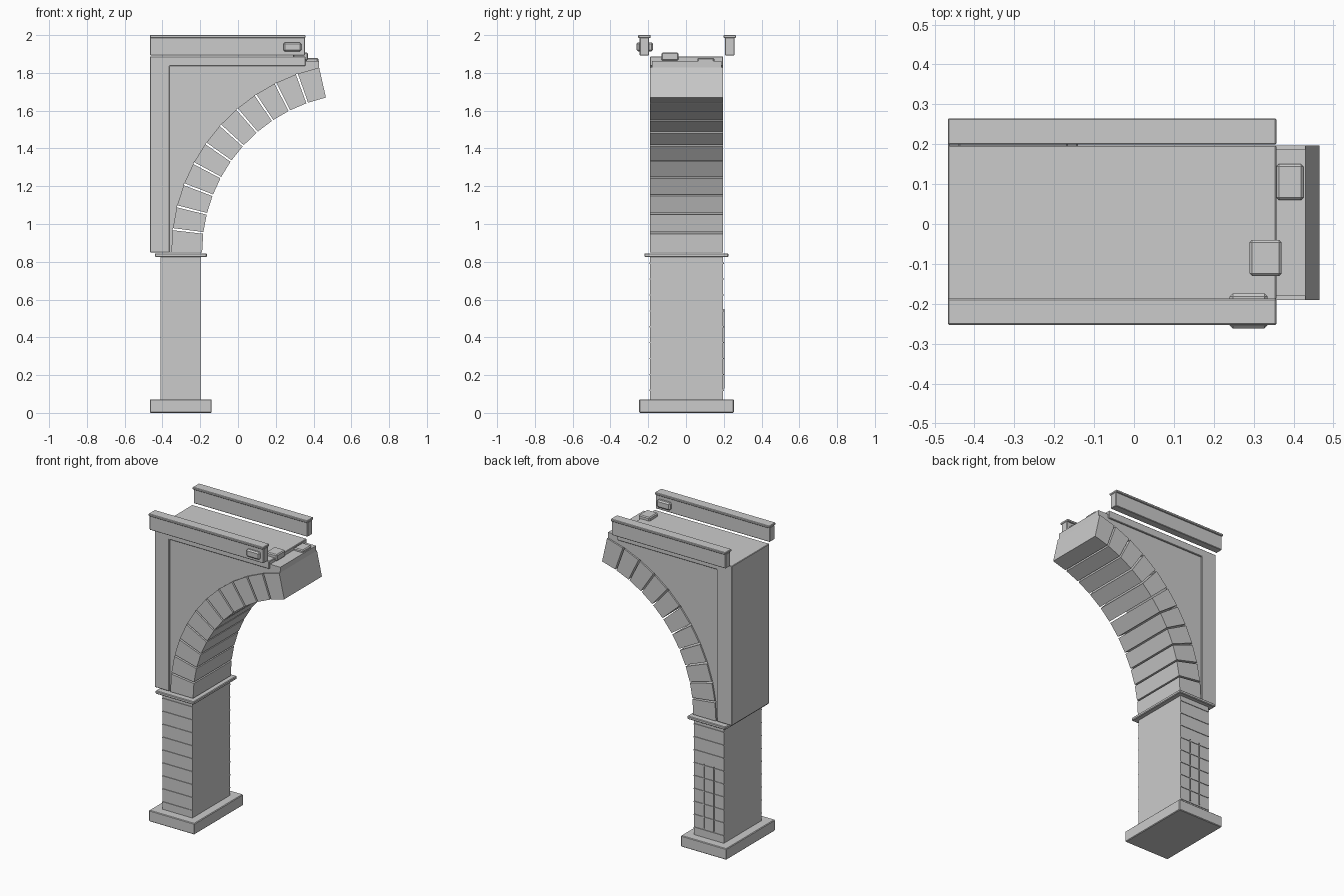
import bpy, bmesh
from math import sin, cos, radians

if "Cube" in bpy.data.objects:
    bpy.data.objects.remove(bpy.data.objects["Cube"])

Y0, Y1 = -0.19, 0.197          # faces of the masonry
CX, CZ, R_IN, R_OUT = 0.65, 0.85, 0.84, 1.003   # arch circle
SPAN, N = 77.3, 11


def prism(name, pts, y0, y1, bevel=0):
    """Extrude an x-z outline from y0 to y1."""
    bm = bmesh.new()
    face = bm.faces.new([bm.verts.new((x, y0, z)) for x, z in pts])
    ext = bmesh.ops.extrude_face_region(bm, geom=[face])
    verts = [v for v in ext["geom"] if isinstance(v, bmesh.types.BMVert)]
    bmesh.ops.translate(bm, verts=verts, vec=(0, y1 - y0, 0))
    bmesh.ops.recalc_face_normals(bm, faces=bm.faces)
    mesh = bpy.data.meshes.new(name)
    bm.to_mesh(mesh)
    bm.free()
    ob = bpy.data.objects.new(name, mesh)
    bpy.context.collection.objects.link(ob)
    if bevel:
        mod = ob.modifiers.new("edge_bevel", "BEVEL")
        mod.width, mod.segments = bevel, 1
    return ob


def box(name, x0, x1, y0, y1, z0, z1, bevel=0):
    return prism(name, [(x0, z0), (x1, z0), (x1, z1), (x0, z1)], y0, y1, bevel)


def arc(radius, deg):
    a = radians(deg)
    return (CX - radius * cos(a), CZ + radius * sin(a))


# Pier: foundation, shaft and capital
box("foundation", -0.467, -0.14, -0.248, 0.253, 0, 0.072, 0.004)
box("pier_shaft", -0.41, -0.195, Y0, Y1, 0.07, 0.83)
box("pier_capital", -0.44, -0.165, -0.22, 0.225, 0.825, 0.845, 0.004)

# Raised joint lines on the front and back of the pier
for i in range(9):
    z = 0.12 + i * 0.084
    box(f"course_joint_{i}", -0.41, -0.195, Y0 - 0.004, Y1 + 0.004,
        z - 0.003, z + 0.003)
for i, x in enumerate((-0.338, -0.267)):
    box(f"back_vertical_joint_{i}", x - 0.003, x + 0.003, Y1 - 0.01, Y1 + 0.006,
        0.13, 0.55)

# Arch stones separated by open joints
step = SPAN / N
for i in range(N):
    a = i * step + (0.32 if i else 0)
    b = (i + 1) * step - (0.32 if i < N - 1 else 0)
    prism(f"arch_stone_{i}",
          [arc(R_IN, a), arc(R_OUT, a), arc(R_OUT, b), arc(R_IN, b)], Y0, Y1)

# Recessed spandrel wall resting on the arch
prism("spandrel_wall",
      [(-0.37, 0.85)] + [arc(R_OUT, i * step) for i in range(N + 1)]
      + [(0.43, 1.864), (-0.37, 1.864)], Y0 + 0.01, Y1 - 0.01)

# Frame: pilaster and deck slab in one piece
prism("pilaster_and_deck",
      [(-0.467, 0.85), (-0.362, 0.85), (-0.362, 1.836), (0.357, 1.836),
       (0.357, 1.886), (-0.467, 1.886)], Y0, Y1, 0.003)

# Parapets with coping
for side, yc in (("front", -0.22), ("back", 0.232)):
    box(f"{side}_parapet", -0.465, 0.355, yc - 0.025, yc + 0.025, 1.893, 1.987, 0.003)
    box(f"{side}_coping", -0.467, 0.357, yc - 0.033, yc + 0.033, 1.985, 2.0, 0.003)

# Loose stones on the broken end and one set through the front parapet
box("loose_stone_middle", 0.29, 0.37, -0.13, -0.04, 1.865, 1.908, 0.006)
box("loose_stone_end", 0.357, 0.425, 0.06, 0.15, 1.85, 1.88, 0.006)
box("parapet_stone", 0.24, 0.335, -0.262, -0.174, 1.914, 1.962, 0.008)
